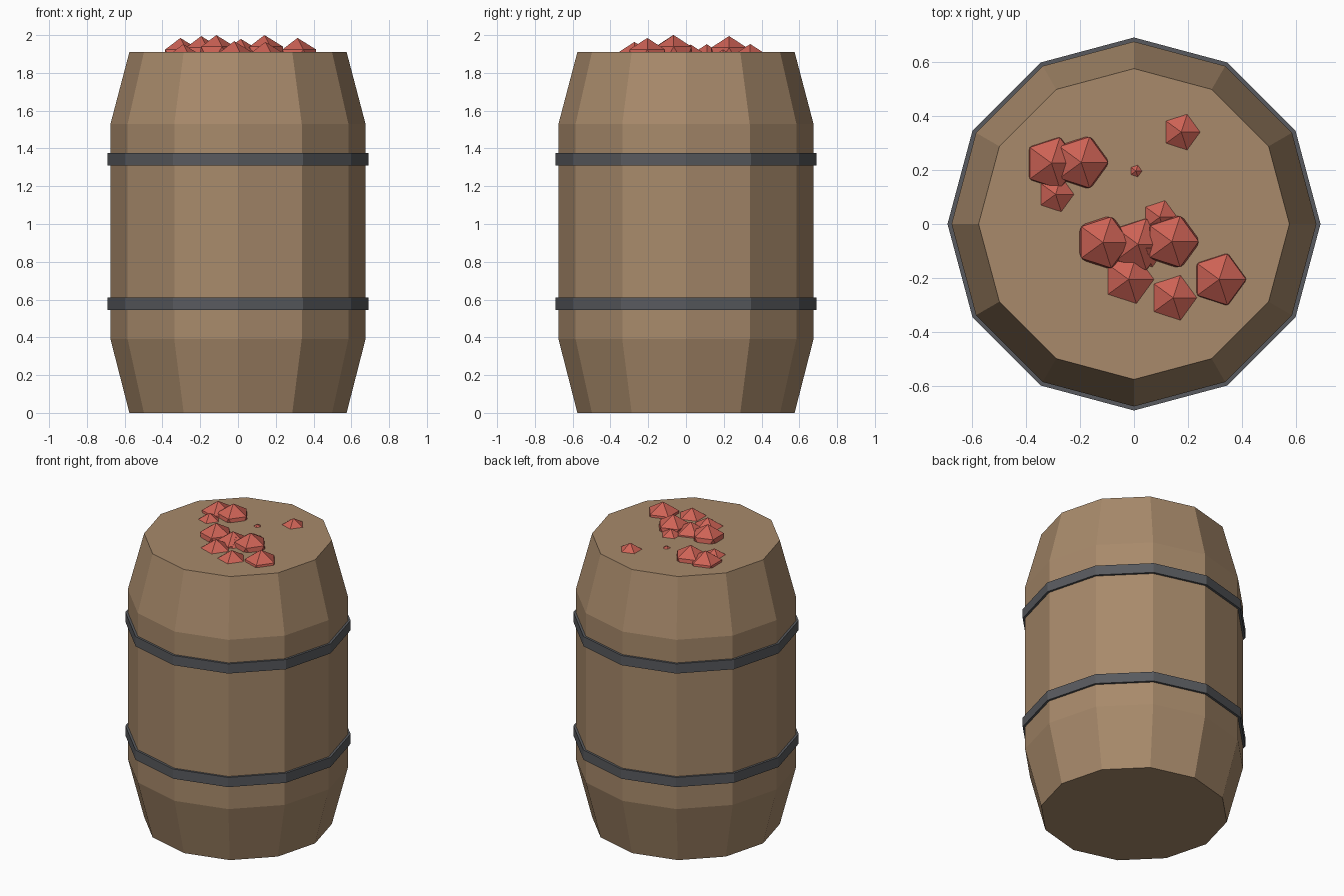
import bpy, math

cube = bpy.data.objects.get("Cube")
if cube:
    bpy.data.objects.remove(cube, do_unlink=True)


def make_material(name, srgb):
    col = [((c / 255 + 0.055) / 1.055) ** 2.4 for c in srgb] + [1.0]
    mat = bpy.data.materials.new(name)
    mat.use_nodes = True
    mat.diffuse_color = col
    mat.node_tree.nodes["Principled BSDF"].inputs["Base Color"].default_value = col
    return mat


wood = make_material("wood", (168, 138, 107))
iron = make_material("dark iron", (88, 90, 94))
red = make_material("red crystal", (205, 98, 85))

SIDES = 12
LID = 1.91


def lathe(name, profile, mat, closed):
    """Spin (radius, height) points round z; either a closed ring or a capped solid."""
    n = len(profile)
    verts = [(r * math.cos(2 * math.pi * s / SIDES), r * math.sin(2 * math.pi * s / SIDES), z)
             for r, z in profile for s in range(SIDES)]
    faces = []
    for i in range(n if closed else n - 1):
        a, b = i * SIDES, (i + 1) % n * SIDES
        for s in range(SIDES):
            t = (s + 1) % SIDES
            faces.append((a + s, a + t, b + t, b + s))
    if not closed:
        faces.append(tuple(reversed(range(SIDES))))
        faces.append(tuple(range((n - 1) * SIDES, n * SIDES)))
    mesh = bpy.data.meshes.new(name)
    mesh.from_pydata(verts, [], faces)
    mesh.materials.append(mat)
    obj = bpy.data.objects.new(name, mesh)
    bpy.context.collection.objects.link(obj)
    return obj


# Barrel body with tapered ends
lathe("barrel_body", [(0.575, 0), (0.675, 0.39), (0.675, 1.53), (0.575, LID)], wood, False)

# Two iron hoops
for name, z in (("lower_hoop", 0.545), ("upper_hoop", 1.31)):
    lathe(name, [(0.66, z), (0.69, z), (0.69, z + 0.065), (0.66, z + 0.065)], iron, True)

# Faceted crystals sunk into the lid: x, y, height of the tip above the lid
GEM_RADIUS = 0.111
gems = [(-0.305, 0.225, 0.075), (-0.195, 0.228, 0.085), (-0.29, 0.11, 0.042),
        (0.175, 0.34, 0.043), (0.007, 0.196, 0.014), (-0.115, -0.068, 0.09),
        (0.015, -0.075, 0.07), (0.095, 0.025, 0.04), (0.14, -0.065, 0.09),
        (-0.02, -0.205, 0.058), (0.145, -0.273, 0.054), (0.315, -0.205, 0.075),
        (0.045, -0.09, 0.045)]
for i, (x, y, tip) in enumerate(gems, 1):
    bpy.ops.mesh.primitive_ico_sphere_add(subdivisions=1, radius=GEM_RADIUS,
                                          location=(x, y, LID + tip - GEM_RADIUS))
    gem = bpy.context.object
    gem.name = f"crystal_{i}"
    gem.data.materials.append(red)
